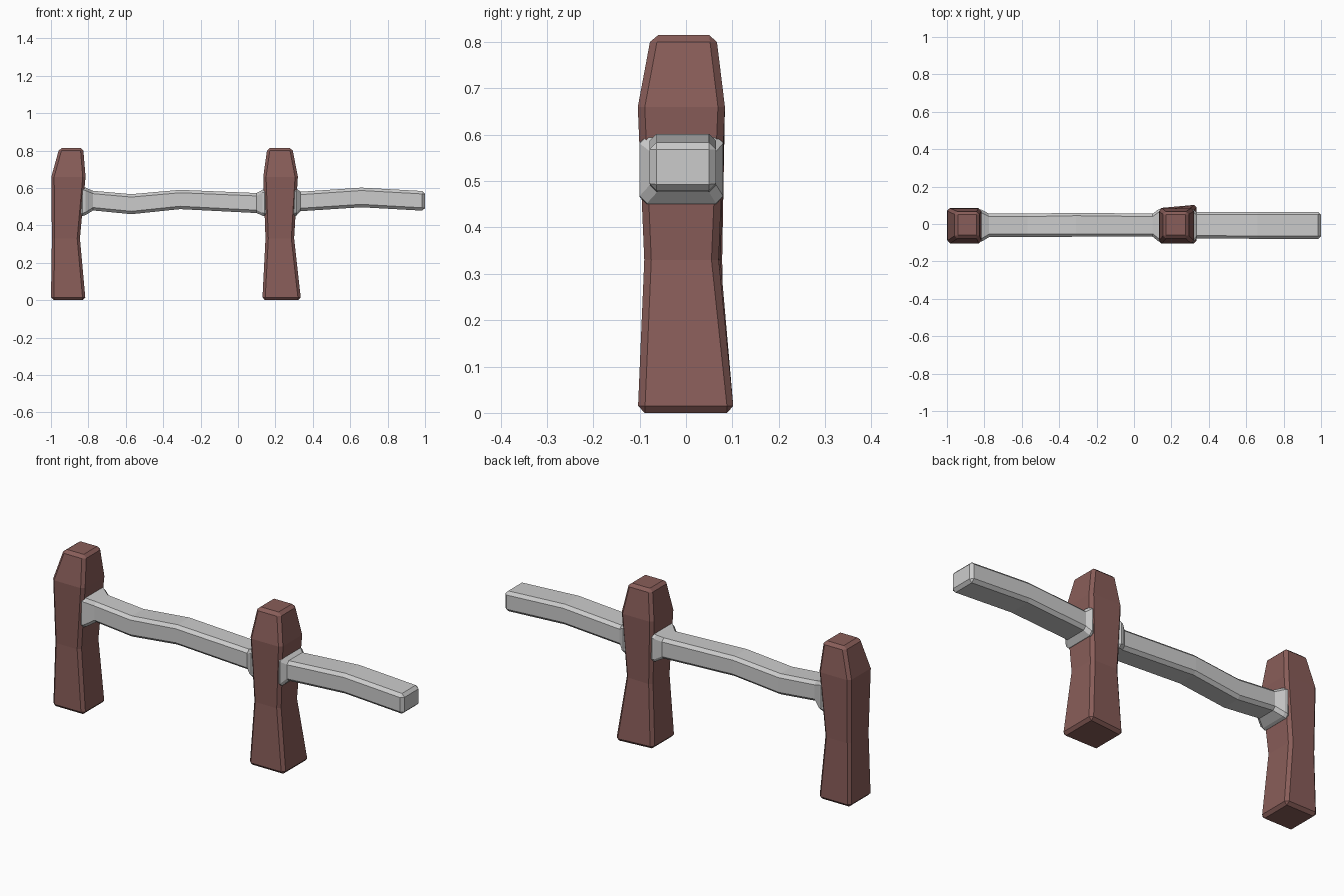
import bpy, bmesh

wood = bpy.data.materials.new("dark_wood")
wood.diffuse_color = (0.25, 0.11, 0.10, 1)


def loft(name, rings, bevel, mat=None):
    """Skin four-cornered rings into a closed bar, then chamfer its sharp edges."""
    bm = bmesh.new()
    loops = [[bm.verts.new(p) for p in ring] for ring in rings]
    for a, b in zip(loops, loops[1:]):
        for i in range(4):
            j = (i + 1) % 4
            bm.faces.new((a[i], a[j], b[j], b[i]))
    bm.faces.new(loops[0])
    bm.faces.new(loops[-1])
    bmesh.ops.recalc_face_normals(bm, faces=bm.faces)
    me = bpy.data.meshes.new(name)
    bm.to_mesh(me)
    bm.free()
    ob = bpy.data.objects.new(name, me)
    bpy.context.collection.objects.link(ob)
    if mat:
        me.materials.append(mat)
    mod = ob.modifiers.new("chamfer", 'BEVEL')
    mod.width = bevel
    mod.segments = 1
    mod.limit_method = 'ANGLE'
    mod.angle_limit = 0.8
    return ob


def post(name, rows):
    # row: z, x0, x1, y front, y back at x0, y back at x1
    loft(name, [[(x0, y0, z), (x1, y0, z), (x1, yb, z), (x0, ya, z)]
                for z, x0, x1, y0, ya, yb in rows], 0.015, wood)


def rail(name, rows):
    # row: x, y0, y1, z0, z1
    loft(name, [[(x, y0, z0), (x, y1, z0), (x, y1, z1), (x, y0, z1)]
                for x, y0, y1, z0, z1 in rows], 0.015)


# Tapered posts, pinched at the waist
post("left_post", [
    (0.0, -1.0, -0.815, -0.10, 0.085, 0.085),
    (0.33, -0.995, -0.845, -0.09, 0.078, 0.078),
    (0.66, -0.998, -0.815, -0.104, 0.084, 0.084),
    (0.815, -0.955, -0.828, -0.075, 0.065, 0.065)])
post("right_post", [
    (0.0, 0.13, 0.337, -0.104, 0.085, 0.105),
    (0.33, 0.147, 0.30, -0.09, 0.075, 0.07),
    (0.66, 0.135, 0.32, -0.104, 0.084, 0.084),
    (0.815, 0.157, 0.29, -0.075, 0.065, 0.065)])

# Wavy rails, flared where they meet the posts
rail("middle_rail", [
    (-0.845, -0.098, 0.080, 0.445, 0.608),
    (-0.815, -0.094, 0.076, 0.455, 0.602),
    (-0.775, -0.070, 0.055, 0.480, 0.585),
    (-0.57, -0.070, 0.055, 0.460, 0.567),
    (-0.31, -0.068, 0.060, 0.487, 0.590),
    (0.10, -0.068, 0.055, 0.466, 0.573),
    (0.13, -0.092, 0.078, 0.452, 0.590),
    (0.155, -0.098, 0.082, 0.446, 0.598)])
rail("end_rail", [
    (0.29, -0.100, 0.080, 0.447, 0.603),
    (0.312, -0.100, 0.080, 0.452, 0.597),
    (0.335, -0.078, 0.065, 0.476, 0.580),
    (0.66, -0.079, 0.065, 0.497, 0.602),
    (1.0, -0.079, 0.065, 0.478, 0.583)])
